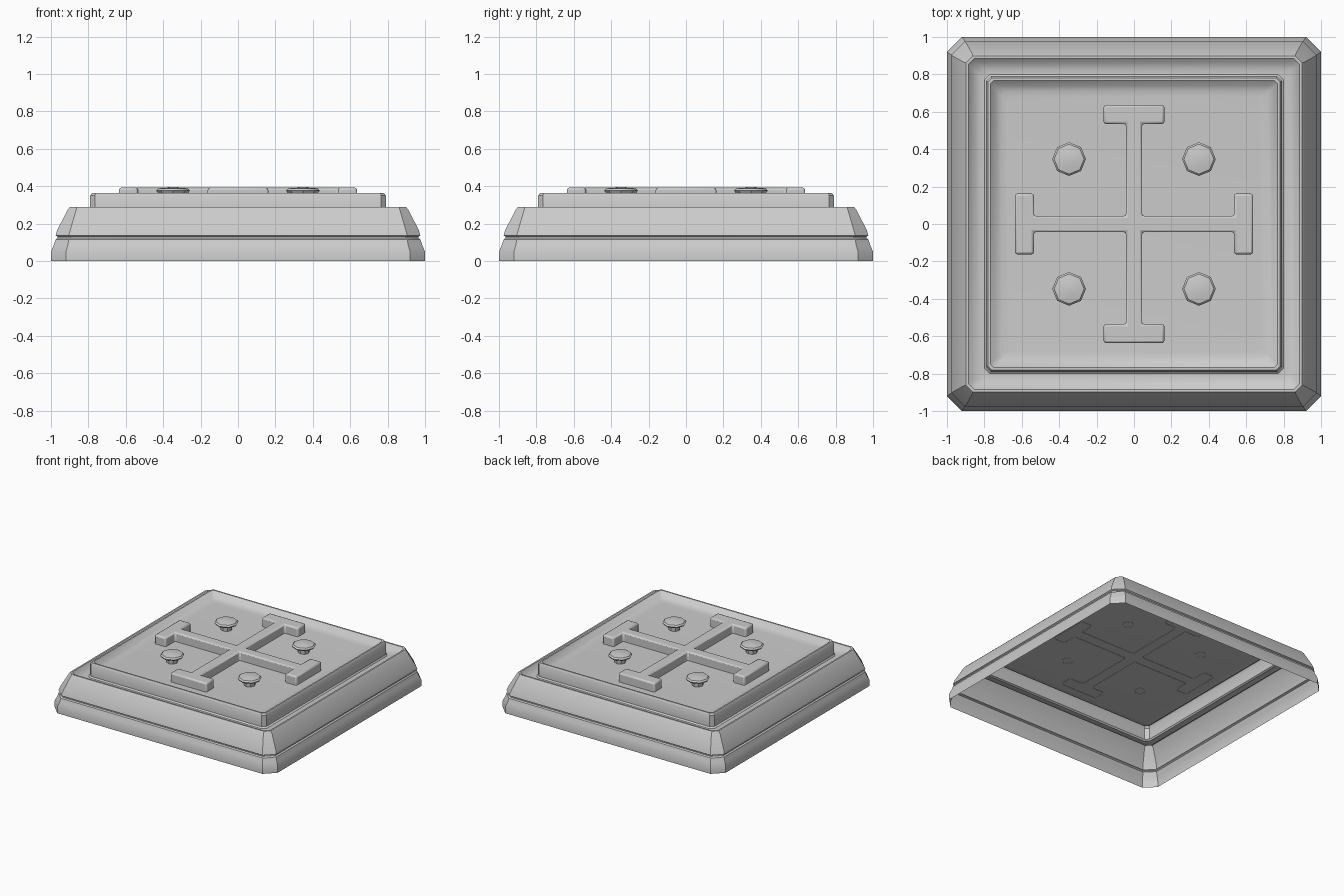
import bpy, bmesh, math

if "Cube" in bpy.data.objects:
    bpy.data.objects.remove(bpy.data.objects["Cube"])


def finish(name, bm, angle=35):
    bmesh.ops.recalc_face_normals(bm, faces=bm.faces)
    # open shells: make sure the upper side faces up
    top = max(bm.faces, key=lambda f: f.calc_center_median().z)
    if top.normal.z < 0:
        bmesh.ops.reverse_faces(bm, faces=bm.faces)
    mesh = bpy.data.meshes.new(name)
    bm.to_mesh(mesh)
    bm.free()
    ob = bpy.data.objects.new(name, mesh)
    bpy.context.collection.objects.link(ob)
    bpy.ops.object.select_all(action='DESELECT')
    ob.select_set(True)
    bpy.context.view_layer.objects.active = ob
    bpy.ops.object.shade_smooth_by_angle(angle=math.radians(angle))
    return ob


def loft(bm, rings, cap=True):
    loops = [[bm.verts.new(p) for p in r] for r in rings]
    n = len(loops[0])
    for a, b in zip(loops, loops[1:]):
        for i in range(n):
            j = (i + 1) % n
            bm.faces.new((a[i], a[j], b[j], b[i]))
    if cap:
        bm.faces.new(loops[-1])


def square(h, z, c):
    pts = []
    for k in range(4):
        a = k * math.pi / 2
        for x, y in ((h, h - c), (h - c, h)):
            pts.append((x * math.cos(a) - y * math.sin(a),
                        x * math.sin(a) + y * math.cos(a), z))
    return pts


# Hollow stepped base: half size, height, corner chamfer
base = [(1.0, 0, .08), (1.0, .05, .08), (.985, .085, .075), (.975, .115, .07),
        (.965, .122, .07), (.965, .13, .07), (.975, .137, .07), (.967, .165, .07),
        (.91, .275, .045), (.898, .29, .035), (.885, .29, .03), (.862, .262, .03),
        (.825, .25, .03), (.80, .25, .03)]
bm = bmesh.new()
loft(bm, [square(*p) for p in base], cap=False)
finish("base_frame", bm)

# Raised panel with a shallow dished centre
panel = [(.80, .25, .03), (.79, .26, .025), (.79, .35, .025), (.78, .365, .02),
         (.768, .365, .02), (.74, .333, .02), (.71, .322, .02), (.68, .32, .02)]
bm = bmesh.new()
loft(bm, [square(*p) for p in panel])
finish("top_panel", bm)

# Cross with T-shaped ends, one arm outline turned four times
arm = [(.043, .043), (.535, .043), (.535, .162), (.637, .162),
       (.637, -.162), (.535, -.162), (.535, -.043)]
arm = [(x, -y) for x, y in arm[1:]][::1]
outline = []
for k in range(4):
    a = k * math.pi / 2
    c, s = math.cos(a), math.sin(a)
    for x, y in arm + [(.043, .043)]:
        outline.append((x * c - y * s, x * s + y * c))
bm = bmesh.new()
loft(bm, [[(x, y, z) for x, y in outline] for z in (.318, .392)])
cross = finish("cross_relief", bm)
bev = cross.modifiers.new("soft_edges", 'BEVEL')
bev.width = .012
bev.segments = 2
bev.limit_method = 'ANGLE'

# Four eight-sided rivets on short stems
rivet = [(.042, .318), (.045, .352), (.082, .365), (.09, .376),
         (.08, .387), (.045, .393), (.012, .396)]
for i, (sx, sy) in enumerate(((-1, -1), (1, -1), (1, 1), (-1, 1))):
    bm = bmesh.new()
    loft(bm, [[(sx * .347 + r * math.cos(k * math.pi / 4),
                sy * .347 + r * math.sin(k * math.pi / 4), z) for k in range(8)]
              for r, z in rivet])
    finish(f"rivet_{i + 1}", bm)
